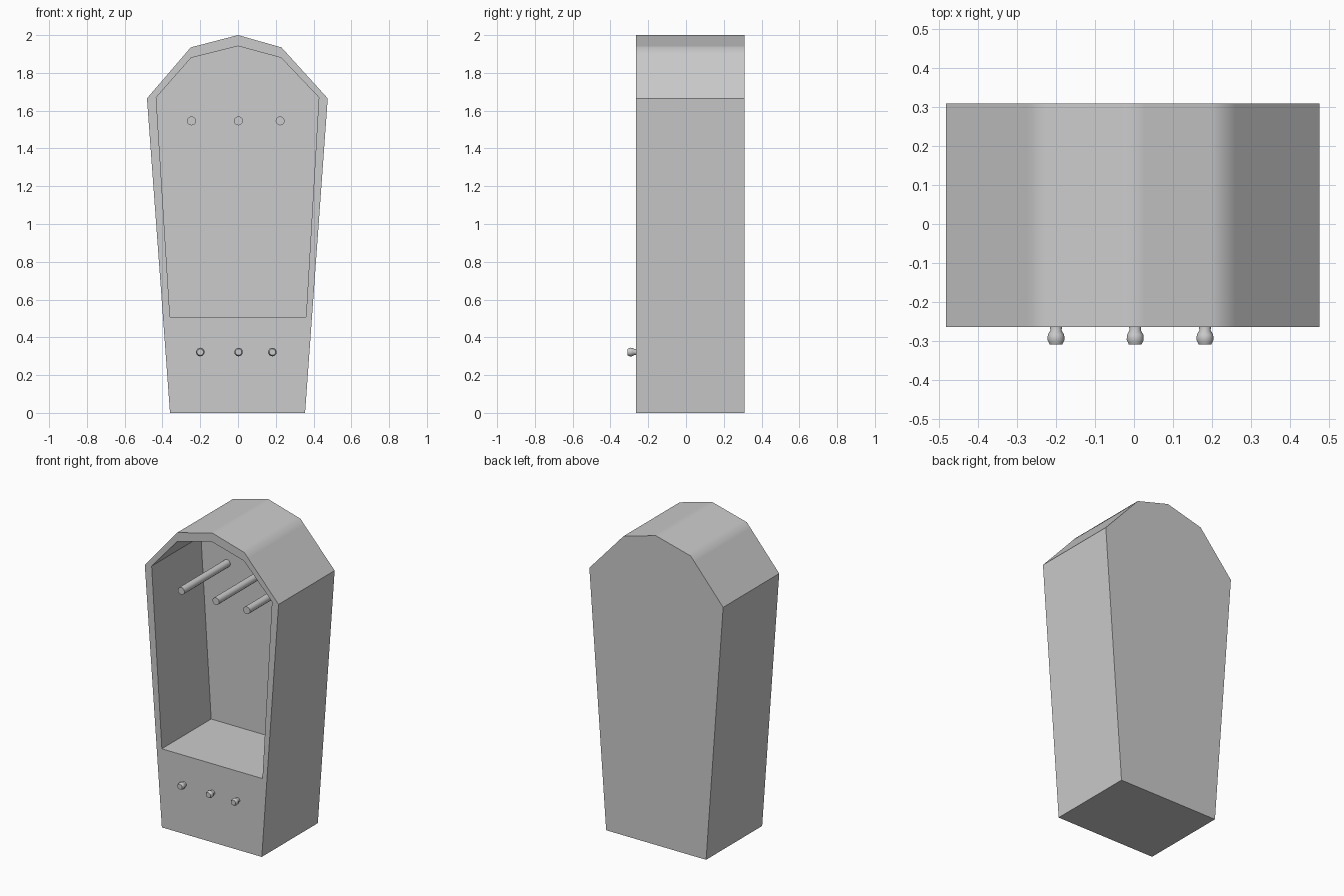
import bpy, bmesh
from math import radians, pi
from mathutils import Matrix, Vector

if "Cube" in bpy.data.objects:
    bpy.data.objects.remove(bpy.data.objects["Cube"])

FRONT, BACK, INNER_BACK = -0.264, 0.309, 0.24

# Front outlines (x, z), counter-clockwise from bottom left
OUTER = [(-0.36, 0), (0.355, 0), (0.475, 1.665), (0.23, 1.935),
         (0, 2.0), (-0.25, 1.935), (-0.482, 1.665)]
INNER = [(-0.36, 0.508), (0.36, 0.508), (0.428, 1.67), (0.228, 1.88),
         (0, 1.942), (-0.248, 1.88), (-0.433, 1.67)]


def with_support(points):
    """Add holding points beside the three arch corners."""
    out = []
    for i, p in enumerate(points):
        a, p, b = Vector(points[i - 1]), Vector(p), Vector(points[(i + 1) % len(points)])
        out += [p.lerp(a, 0.12), p, p.lerp(b, 0.12)] if i in (3, 4, 5) else [p]
    return out


def finish(bm, name, angle):
    bmesh.ops.recalc_face_normals(bm, faces=bm.faces)
    mesh = bpy.data.meshes.new(name)
    bm.to_mesh(mesh)
    bm.free()
    ob = bpy.data.objects.new(name, mesh)
    bpy.context.collection.objects.link(ob)
    bpy.ops.object.select_all(action='DESELECT')
    ob.select_set(True)
    bpy.context.view_layer.objects.active = ob
    bpy.ops.object.shade_smooth_by_angle(angle=radians(angle))
    return ob


def turned(name, x, z, profile, sides):
    """Turned part along y from (y, radius) pairs, capped at both ends."""
    bm = bmesh.new()
    rings = []
    for y, r in profile:
        ring = bmesh.ops.create_circle(
            bm, segments=sides, radius=r,
            matrix=Matrix.Translation((x, y, z)) @ Matrix.Rotation(pi / 2, 4, 'X'))
        rings.append(ring['verts'])
    for a, b in zip(rings, rings[1:]):
        for i in range(sides):
            j = (i + 1) % sides
            bm.faces.new((a[i], a[j], b[j], b[i]))
    bm.faces.new(rings[0])
    bm.faces.new(rings[-1])
    return finish(bm, name, 40)


# Cabinet: outer walls, front rim with lower panel, and open recess
bm = bmesh.new()
loops = [[bm.verts.new((p.x, y, p.y)) for p in with_support(outline)]
         for outline, y in ((OUTER, BACK), (OUTER, FRONT), (INNER, FRONT), (INNER, INNER_BACK))]
for a, b in zip(loops, loops[1:]):
    for i in range(len(a)):
        j = (i + 1) % len(a)
        bm.faces.new((a[i], a[j], b[j], b[i]))
bm.faces.new(loops[0])
bm.faces.new(loops[-1])
finish(bm, "cabinet", 40)

# Hanging pegs inside the recess
for i, x in enumerate((-0.246, 0.002, 0.223)):
    turned(f"peg_{i + 1}", x, 1.546, [(-0.23, 0.024), (INNER_BACK + 0.01, 0.024)], 12)

# Knobs on the lower panel
KNOB = [(-0.255, 0.018), (-0.272, 0.015), (-0.284, 0.022), (-0.297, 0.023), (-0.309, 0.017)]
for i, x in enumerate((-0.2, 0.003, 0.182)):
    turned(f"knob_{i + 1}", x, 0.322, KNOB, 10)
